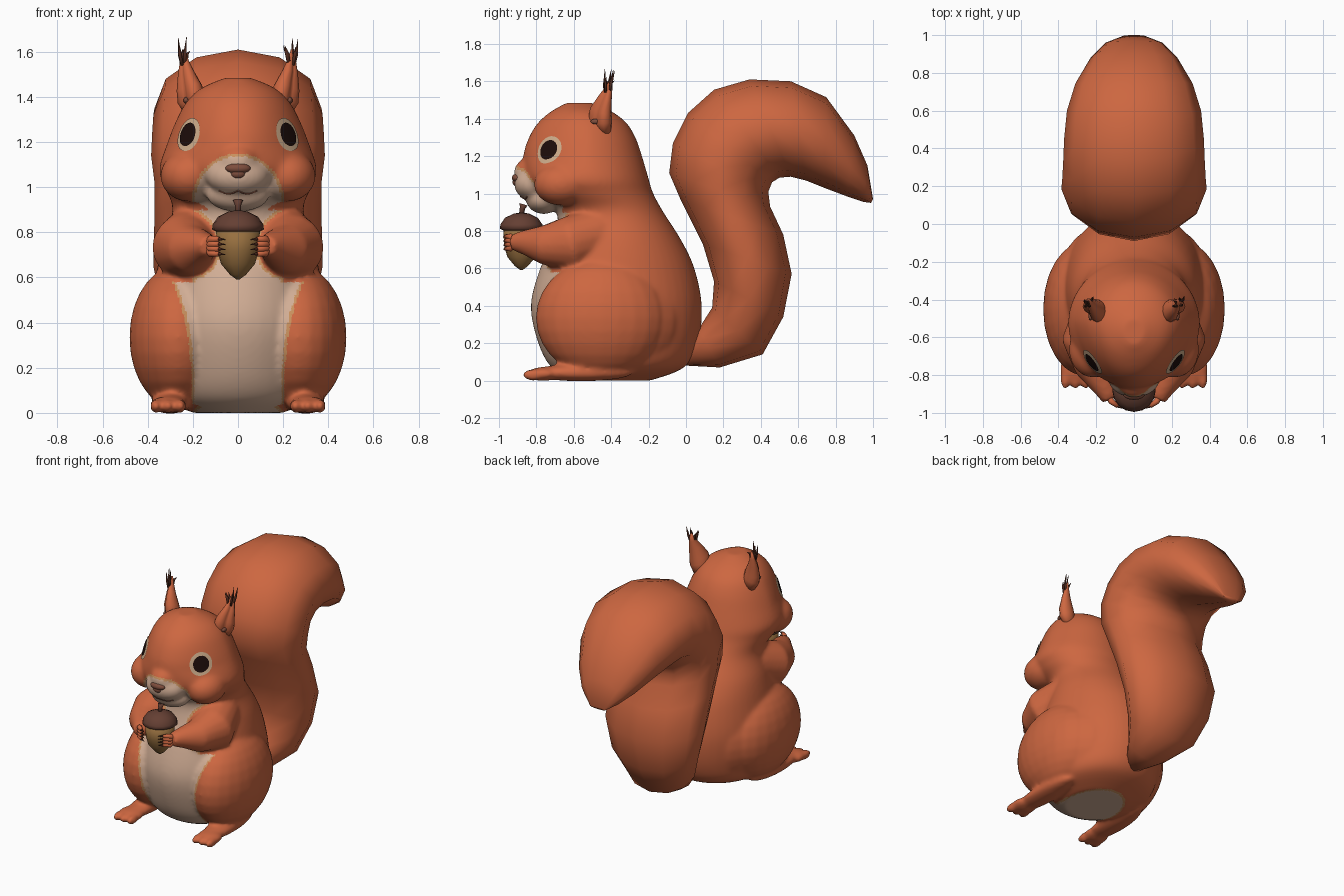
import bpy, bmesh, math, random
from mathutils import Vector as V, Matrix
from mathutils.bvhtree import BVHTree

cube = bpy.data.objects.get("Cube")
if cube:
    bpy.data.objects.remove(cube, do_unlink=True)
random.seed(4)


def material(name, *rgb):
    m = bpy.data.materials.new(name)
    m.use_nodes = True
    m.diffuse_color = (*rgb, 1)
    for node in m.node_tree.nodes:
        if node.type == 'BSDF_PRINCIPLED':
            node.inputs["Base Color"].default_value = (*rgb, 1)
    return m


orange = material("orange fur", .61, .135, .052)
cream = material("cream fur", .64, .42, .3)
tan = material("tan fur edge", .58, .28, .11)
pale = material("pale eye ring", .62, .42, .26)
black = material("eye black", .012, .004, .003)
brown = material("nose brown", .21, .075, .046)
dark = material("dark tuft brown", .085, .025, .014)
nut_tan = material("nut tan", .31, .16, .05)
cap_brown = material("cap brown", .13, .05, .033)


def make(name, bm, *mats, recalc=True):
    if recalc:
        bmesh.ops.recalc_face_normals(bm, faces=bm.faces[:])
    for f in bm.faces:
        f.smooth = True
    me = bpy.data.meshes.new(name)
    bm.to_mesh(me)
    bm.free()
    for m in mats:
        me.materials.append(m)
    ob = bpy.data.objects.new(name, me)
    bpy.context.collection.objects.link(ob)
    return ob


def loft(bm, rings, n=16, dent=None):
    """Skin closed rings given as (centre, half axis u, half axis v)."""
    loops = []
    for c, u, v in rings:
        loop = []
        for i in range(n):
            a = math.tau * i / n
            d = u * math.cos(a) + v * math.sin(a)
            if dent:
                d *= 1 - .7 * max(0, d.normalized().dot(dent)) ** 2
            loop.append(bm.verts.new(c + d))
        loops.append(loop)
    for a, b in zip(loops, loops[1:]):
        for i in range(n):
            j = (i + 1) % n
            bm.faces.new((a[i], a[j], b[j], b[i]))
    bm.faces.new(loops[0][::-1])
    bm.faces.new(loops[-1])


def curved(rows, steps=5):
    """Catmull-Rom interpolation between rows of numbers."""
    ext = [rows[0], *rows, rows[-1]]
    out = []
    for p, q, r, s in zip(ext, ext[1:], ext[2:], ext[3:]):
        for k in range(steps):
            t = k / steps
            out.append([b + t * ((c - a) + t * ((2 * a - 5 * b + 4 * c - d)
                        + t * (3 * b - a - 3 * c + d))) / 2
                        for a, b, c, d in zip(p, q, r, s)])
    return out + [rows[-1]]


def tube(bm, pts, radii, n=16, dent=None):
    pts = [V(p) for p in pts]
    whole = (pts[-1] - pts[0]).normalized()
    ref = V((0, 1, 0)) if abs(whole.z) > .8 else V((0, 0, 1))
    rings = []
    for i, p in enumerate(pts):
        t = (pts[min(i + 1, len(pts) - 1)] - pts[max(i - 1, 0)]).normalized()
        u = t.cross(ref).normalized()
        rings.append((p, u * radii[i], t.cross(u) * radii[i]))
    loft(bm, rings, n, dent)


def ball(bm, c, r):
    bmesh.ops.create_uvsphere(bm, u_segments=24, v_segments=14, radius=1,
                              matrix=Matrix.Translation(c) @ Matrix.Diagonal((*r, 1)))


def lathe(bm, y, profile, n):
    loft(bm, [(V((0, y, z)), V((r, 0, 0)), V((0, r, 0))) for r, z in profile], n)


# Torso and head: horizontal sections as (z, back y, front y, half width)
sections = [(0, -.19, -.61, .2), (.07, -.01, -.72, .33), (.2, .065, -.79, .37),
            (.4, .085, -.83, .39), (.6, .045, -.78, .365), (.75, -.025, -.71, .335),
            (.9, -.12, -.69, .29), (1, -.175, -.8, .325), (1.08, -.2, -.86, .35),
            (1.2, -.235, -.87, .315), (1.3, -.27, -.84, .275), (1.38, -.32, -.79, .23),
            (1.44, -.4, -.72, .165), (1.485, -.5, -.64, .06)]
bm = bmesh.new()
loft(bm, [(V((0, (b + f) / 2, z)), V((w, 0, 0)), V((0, (b - f) / 2, 0)))
          for z, b, f, w in curved(sections)], 48)

# Narrow the face above the cheeks
for vert in bm.verts:
    ramp = min(1, max(0, (vert.co.z - 1.06) / .14))
    vert.co.x *= 1 - .2 * ramp * max(0, (-.52 - vert.co.y) / .35)

# Bridge, muzzle and chin
ball(bm, (0, -.8, 1.115), (.1, .122, .085))
ball(bm, (0, -.815, 1.05), (.14, .105, .09))
ball(bm, (0, -.76, .965), (.14, .095, .075))

# Cheeks, hips, thighs, feet, toes and arms, all blended into the body
arms = bmesh.new()
for s in (1, -1):
    ball(bm, (s * .215, -.665, 1.05), (.13, .15, .115))
    ball(bm, (s * .265, -.45, .335), (.217, .355, .32))
    ball(bm, (s * .2, -.325, .33), (.2, .3, .31))
    ball(bm, (s * .3, -.56, .042), (.085, .28, .046))
    ball(bm, (s * .31, -.76, .036), (.085, .08, .038))
    for i in range(3):
        ball(bm, (s * (.255 + .055 * i), -.82, .03), (.026, .06, .032))
    path = [(.12, -.4, .79), (.19, -.49, .785), (.235, -.62, .73),
            (.205, -.76, .725), (.15, -.87, .74), (.125, -.93, .74)]
    path = [(s * x, y, z) for x, y, z in path]
    for part in (bm, arms):
        tube(part, path, (.1, .14, .15, .108, .065, .045))
arm_tree = BVHTree.FromBMesh(arms)
arms.free()

body = make("body", bm, orange, cream, tan)
remesh = body.modifiers.new("blend", 'REMESH')
remesh.mode = 'VOXEL'
remesh.voxel_size = .011
soften = body.modifiers.new("soften", 'SMOOTH')
soften.factor = .5
soften.iterations = 20
graph = bpy.context.evaluated_depsgraph_get()
blended = bpy.data.meshes.new_from_object(body.evaluated_get(graph))
body.modifiers.clear()
body.data = blended
blended.materials.clear()
for m in (orange, cream, tan):
    blended.materials.append(m)


def fur(p):
    """Signed depth inside the pale fur: belly, chest, muzzle or base."""
    x, y, z = abs(p.x), p.y, p.z
    if z > .9:
        if y > -.66:
            return -1
        return .2 * (1 - math.hypot(x / .205, (z - .93) / .22))
    if z < .04 and y > -.6:
        return .2 * (1 - math.hypot(x / .2, (y + .46) / .28))
    if y > -.45:
        return -1
    edge = .205 + .085 * (z / .58) ** 3 if z < .58 else .2
    return min(edge - x, arm_tree.find_nearest(p)[3] - .012)


for poly in blended.polygons:
    poly.use_smooth = True
    depth = fur(poly.center)
    poly.material_index = 0 if depth < 0 else 2 if depth < .012 else 1

bm = bmesh.new()
bm.from_mesh(blended)
skin = BVHTree.FromBMesh(bm)
bm.free()


# Eyes: thin discs laid on the face
def disc(name, target, radius, lift, mat):
    p = skin.find_nearest(V(target))[0]
    n = V((math.copysign(.88, p.x), -.45, .1)).normalized()
    u = V((0, 0, 1)).cross(n).normalized()
    v = n.cross(u)
    bm = bmesh.new()

    def lay(a, r):
        q = skin.find_nearest(p + (u * math.cos(a) + v * math.sin(a)) * r)[0]
        return bm.verts.new(q + n * lift)

    mid, last, count = lay(0, 0), None, 24
    for k in range(1, 5):
        ring = [lay(math.tau * i / count, radius * k / 4) for i in range(count)]
        for i in range(count):
            j = (i + 1) % count
            if last:
                bm.faces.new((last[i], ring[i], ring[j], last[j]))
            else:
                bm.faces.new((mid, ring[i], ring[j]))
        last = ring
    make(name, bm, mat, recalc=False)


for s, side in ((1, "left"), (-1, "right")):
    eye = (s * .22, -.735, 1.235)
    disc(side + "_eye_ring", eye, .08, .005, pale)
    disc(side + "_eye", eye, .056, .009, black)

    # Cupped ear, opening outward and forward
    bm = bmesh.new()
    path = [(.19, -.45, 1.32), (.212, -.465, 1.385), (.222, -.46, 1.44),
            (.235, -.435, 1.51), (.24, -.415, 1.56), (.24, -.4, 1.61)]
    tube(bm, [(s * x, y, z) for x, y, z in path], (.05, .07, .064, .04, .022, .006), 16,
         V((s * .75, -.66, 0)))
    make(side + "_ear", bm, orange)
    bm = bmesh.new()
    ball(bm, (s * .23, -.482, 1.385), (.012, .028, .014))
    make(side + "_inner_ear", bm, brown)

    # Ear tuft strands
    bm = bmesh.new()
    for i in range(8):
        x, y, z = (random.uniform(-1, 1) for k in range(3))
        tube(bm, [(s * (.236 + .014 * x), -.42 + .016 * y, 1.54),
                  (s * (.236 + .028 * x), -.415 + .024 * y, 1.59),
                  (s * (.23 + .042 * x), -.405 + .035 * y, 1.635 + .035 * z)],
             (.008, .008, .001), 5)
    make(side + "_ear_tuft", bm, dark)

    # Fingers with dark claws
    fingers, claws = bmesh.new(), bmesh.new()
    for i in range(4):
        z = .705 + .022 * i
        tip = (s * .085, -.965, z)
        tube(fingers, [(s * .135, -.9, .74), (s * .12, -.94, z), tip], (.02, .016, .011), 8)
        tube(claws, [tip, (s * .055, -.978, z - .004)], (.008, .001), 6)
    make(side + "_fingers", fingers, orange)
    make(side + "_claws", claws, dark)

# Nose and mouth
bm = bmesh.new()
ball(bm, (0, -.903, 1.083), (.056, .028, .024))
ball(bm, (0, -.903, 1.06), (.034, .024, .024))
make("nose", bm, brown)
bm = bmesh.new()
line = []
for i in range(-6, 7):
    x = i * .014
    z = .985 - .014 * math.sin(abs(i) / 6 * math.pi)
    line.append(skin.ray_cast(V((x, -2, z)), V((0, 1, 0)))[0])
tube(bm, line, [.004] * len(line), 6)
make("mouth", bm, brown)

# Acorn: nut, cap and stem
bm = bmesh.new()
lathe(bm, -.88, [(.005, .59), (.035, .612), (.075, .66), (.092, .72), (.098, .82)], 16)
make("acorn_nut", bm, nut_tan)
bm = bmesh.new()
lathe(bm, -.88, [(.09, .8), (.115, .812), (.112, .835), (.088, .87), (.04, .893), (.01, .897)], 16)
tube(bm, [(0, -.88, .88), (0, -.875, .92), (0, -.868, .942)], (.014, .014, .022), 8)
make("acorn_cap", bm, cap_brown)

# Tail: sections as (outer y, outer z, inner y, inner z, half width)
tail = [(-.02, .2, 0, .08, .06), (.07, .28, .18, .07, .15), (.14, .39, .41, .14, .26),
        (.15, .53, .52, .34, .33), (.09, .73, .565, .57, .375), (-.03, .97, .52, .78, .37),
        (-.09, 1.11, .45, .93, .37), (-.07, 1.27, .44, 1.01, .385),
        (.01, 1.43, .46, 1.06, .38), (.15, 1.555, .5, 1.085, .375),
        (.34, 1.61, .56, 1.09, .37), (.56, 1.6, .64, 1.07, .355),
        (.75, 1.515, .74, 1.03, .31), (.9, 1.31, .86, .985, .23),
        (.97, 1.15, .95, .955, .15), (1, .97, .99, .95, .06)]
bm = bmesh.new()
rings = []
for fy, fz, by, bz, w in tail:
    outer, inner = V((0, fy, fz)), V((0, by, bz))
    rings.append(((outer + inner) / 2, (outer - inner) / 2, V((w, 0, 0))))
loft(bm, rings, 12)
make("tail", bm, orange)
